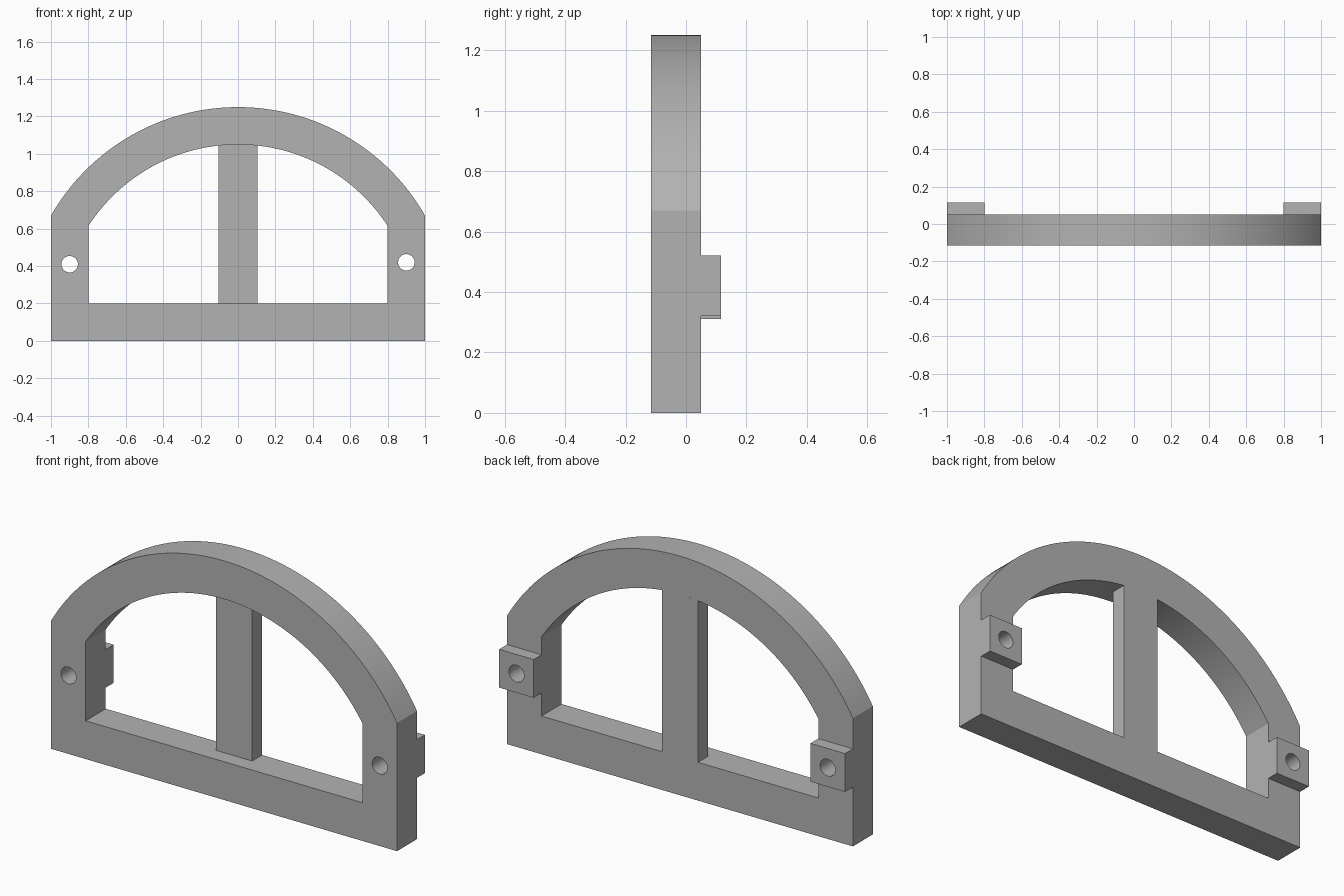
import bpy
import math
from math import radians

cube = bpy.data.objects.get("Cube")
if cube:
    bpy.data.objects.remove(cube, do_unlink=True)

# Plain grey for everything
grey = bpy.data.materials.new("grey")
grey.use_nodes = True
colour = (0.45, 0.45, 0.45, 1)
grey.diffuse_color = colour
grey.node_tree.nodes["Principled BSDF"].inputs["Base Color"].default_value = colour

# Shared dimensions: both arcs have the same centre height
ARC_Z = 0.098
OUTER_R, INNER_R = 1.152, 0.952
FRONT, BACK, PAD_BACK = -0.115, 0.05, 0.115
HOLE_R = 0.044


def arched(half_width, bottom, radius, steps):
    """Straight-sided outline closed by an arc on top."""
    start = math.acos(half_width / radius)
    sweep = math.pi - 2 * start
    angles = [start + sweep * i / steps for i in range(steps + 1)]
    arc = [(radius * math.cos(a), ARC_Z + radius * math.sin(a)) for a in angles]
    return [(-half_width, bottom), (half_width, bottom)] + arc


def circle(x, z, radius, steps=32):
    return [(x + radius * math.cos(math.tau * i / steps),
             z + radius * math.sin(math.tau * i / steps)) for i in range(steps)]


def plate(name, outlines, y0, y1):
    """Extrude nested outlines (inner ones are holes) from y0 to y1."""
    curve = bpy.data.curves.new(name, "CURVE")
    curve.dimensions = "2D"
    curve.fill_mode = "BOTH"
    curve.extrude = (y1 - y0) / 2
    for outline in outlines:
        spline = curve.splines.new("POLY")
        spline.points.add(len(outline) - 1)
        for point, (x, z) in zip(spline.points, outline):
            point.co = (x, z, 0, 1)
        spline.use_cyclic_u = True
    obj = bpy.data.objects.new(name, curve)
    obj.location.y = (y0 + y1) / 2
    obj.rotation_euler.x = radians(90)
    bpy.context.collection.objects.link(obj)
    bpy.ops.object.select_all(action="DESELECT")
    obj.select_set(True)
    bpy.context.view_layer.objects.active = obj
    bpy.ops.object.convert(target="MESH")
    obj = bpy.context.object
    bpy.ops.object.transform_apply(location=True, rotation=True, scale=True)
    # Weld caps to walls
    bpy.ops.object.mode_set(mode="EDIT")
    bpy.ops.mesh.select_all(action="SELECT")
    bpy.ops.mesh.remove_doubles(threshold=0.0001)
    bpy.ops.mesh.normals_make_consistent(inside=False)
    bpy.ops.object.mode_set(mode="OBJECT")
    obj.data.materials.clear()
    obj.data.materials.append(grey)
    bpy.ops.object.shade_smooth_by_angle(angle=radians(30))
    return obj


# Bolt holes sit at slightly different heights on each side
bolts = {"left": (0.9, 0.42), "right": (-0.9, 0.41)}
holes = {side: circle(x, z, HOLE_R) for side, (x, z) in bolts.items()}

# Arched frame with its window and bolt holes
plate("arched_frame",
      [arched(1.0, 0, OUTER_R, 64), arched(0.8, 0.2, INNER_R, 64), *holes.values()],
      FRONT, BACK)

# Centre bar: half as deep as the frame, flush with its back
plate("centre_bar", [arched(0.105, 0.2, INNER_R, 12)], (FRONT + BACK) / 2, BACK)

# Square mounting pads behind the bolt holes
for side, (x, z) in bolts.items():
    square = [(x + sx * 0.1, z + sz * 0.1)
              for sx, sz in ((-1, -1), (1, -1), (1, 1), (-1, 1))]
    plate(side + "_mounting_pad", [square, holes[side]], BACK, PAD_BACK)
